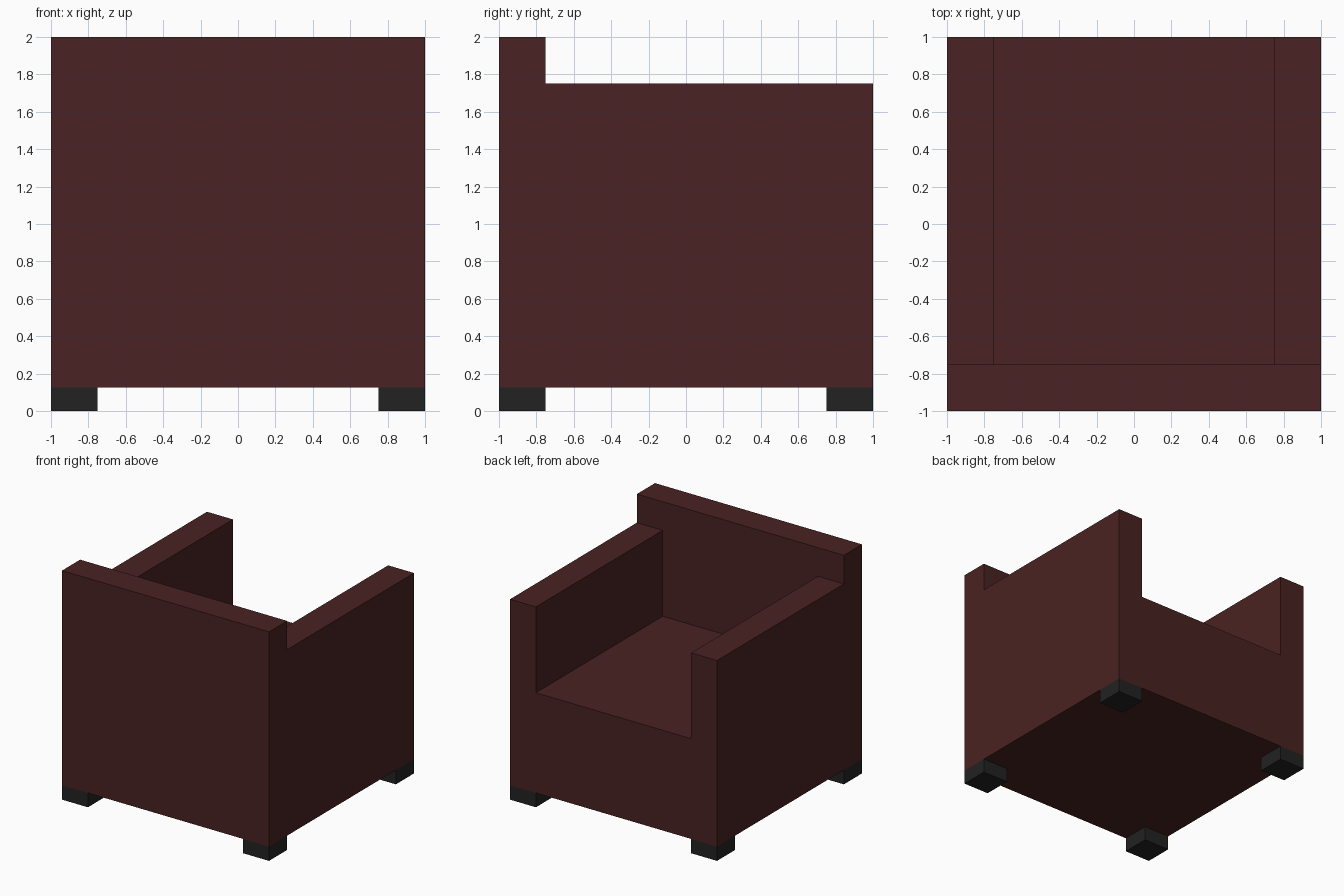
import bpy, bmesh, math
from mathutils import Vector

if "Cube" in bpy.data.objects:
    bpy.data.objects.remove(bpy.data.objects["Cube"])


def material(name, rgb):
    m = bpy.data.materials.new(name)
    m.diffuse_color = (*rgb, 1.0)
    m.use_nodes = True
    m.node_tree.nodes["Principled BSDF"].inputs["Base Color"].default_value = m.diffuse_color
    return m


def box(bm, lo, hi):
    verts = bmesh.ops.create_cube(bm, size=1.0)["verts"]
    for v in verts:
        v.co = Vector([lo[i] if v.co[i] < 0 else hi[i] for i in range(3)])


def finish(bm, name, mat):
    bmesh.ops.recalc_face_normals(bm, faces=bm.faces[:])
    me = bpy.data.meshes.new(name)
    bm.to_mesh(me)
    bm.free()
    me.materials.append(mat)
    ob = bpy.data.objects.new(name, me)
    bpy.context.collection.objects.link(ob)
    return ob


def raise_tops(bm, z_from, z_to, rule):
    """Extrude upward the horizontal faces at z_from that satisfy the rule."""
    faces = []
    for f in bm.faces:
        c = f.calc_center_median()
        if all(abs(v.co.z - z_from) < 1e-4 for v in f.verts) and rule(c):
            faces.append(f)
    new = bmesh.ops.extrude_face_region(bm, geom=faces)["geom"]
    for v in new:
        if isinstance(v, bmesh.types.BMVert):
            v.co.z = z_to


leather = material("dark red leather", (0.0685, 0.016, 0.016))
black = material("black legs", (0.016, 0.016, 0.016))

LEG, SEAT, ARM, BACK = 0.125, 1.0, 1.75, 2.0
IN = 0.75  # inner edge of arms, backrest and legs

# Upholstered body: seat block, then arms and backrest raised from it
bm = bmesh.new()
box(bm, (-1, -1, LEG), (1, 1, SEAT))
for co, no in (((-IN, 0, 0), (1, 0, 0)), ((IN, 0, 0), (1, 0, 0)), ((0, -IN, 0), (0, 1, 0))):
    bmesh.ops.bisect_plane(bm, geom=bm.verts[:] + bm.edges[:] + bm.faces[:],
                           plane_co=co, plane_no=no)
raise_tops(bm, SEAT, ARM, lambda c: abs(c.x) > IN or c.y < -IN)
raise_tops(bm, ARM, BACK, lambda c: c.y < -IN)
bmesh.ops.recalc_face_normals(bm, faces=bm.faces[:])
finish(bm, "armchair_body", leather)

# Four square corner legs
for x, side in ((-1, "left"), (1, "right")):
    for y, end in ((-1, "front"), (1, "back")):
        bm = bmesh.new()
        xs, ys = sorted((x, x * IN)), sorted((y, y * IN))
        box(bm, (xs[0], ys[0], 0), (xs[1], ys[1], LEG))
        finish(bm, f"{end}_{side}_leg", black)
